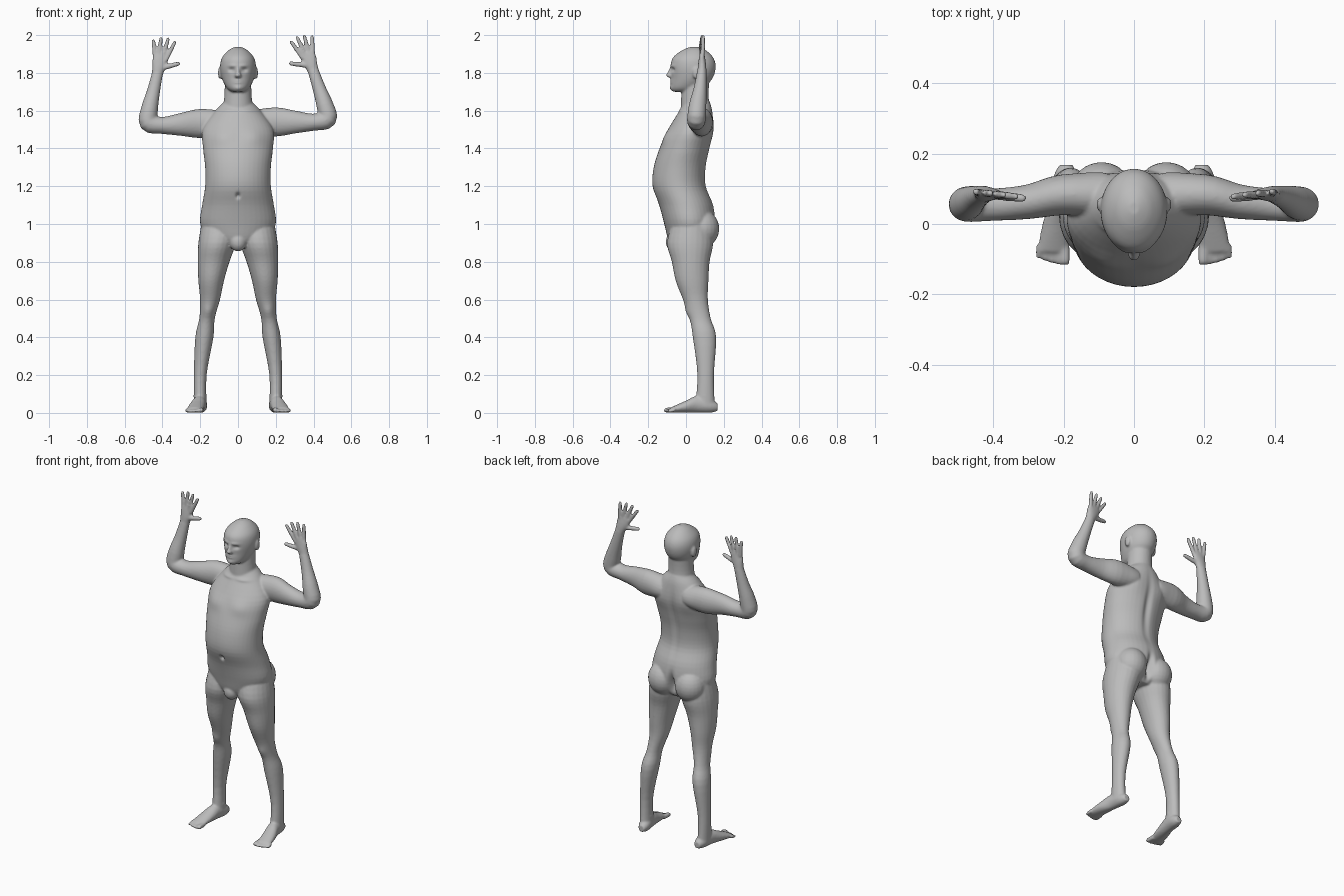
import bpy, bmesh, math
from mathutils import Vector, Matrix

cube = bpy.data.objects.get("Cube")
if cube:
    bpy.data.objects.remove(cube, do_unlink=True)

X, Y, Z = Vector((1, 0, 0)), Vector((0, 1, 0)), Vector((0, 0, 1))
bm = bmesh.new()


def spline(before, start, end, after, t):
    """Smooth curve between start and end, guided by both neighbours."""
    leave, arrive = (end - before) / 2, (after - start) / 2
    ease = t * t * (3 - 2 * t)
    return (start + (end - start) * ease + leave * t * (1 - t) ** 2
            - arrive * t * t * (1 - t))


def loft(rings, ref=X, axis=None, sides=24, steps=4):
    """Skin interpolated rings of (x, y, z, half width along ref, other half width)."""
    fine, last = [], len(rings) - 1
    for i in range(last):
        four = [rings[max(i - 1, 0)], rings[i], rings[i + 1], rings[min(i + 2, last)]]
        for k in range(steps):
            fine.append([spline(*column, k / steps) for column in zip(*four)])
    fine.append(rings[-1])
    loops = []
    for i, (x, y, z, wide, deep) in enumerate(fine):
        before, after = fine[max(i - 1, 0)], fine[min(i + 1, len(fine) - 1)]
        along = axis or (Vector(after[:3]) - Vector(before[:3])).normalized()
        u = (ref - along * ref.dot(along)).normalized()
        v = along.cross(u)
        angles = [math.tau * k / sides for k in range(sides)]
        loops.append([bm.verts.new(Vector((x, y, z)) + u * wide * math.cos(a) + v * deep * math.sin(a))
                      for a in angles])
    faces = [bm.faces.new(loops[0]), bm.faces.new(loops[-1])]
    for lower, upper in zip(loops, loops[1:]):
        for k in range(sides):
            n = (k + 1) % sides
            faces.append(bm.faces.new((lower[k], lower[n], upper[n], upper[k])))
    bmesh.ops.recalc_face_normals(bm, faces=faces)


def blob(center, size):
    placed = Matrix.Translation(center) @ Matrix.Diagonal((*size, 1))
    bmesh.ops.create_uvsphere(bm, u_segments=24, v_segments=14, radius=1, matrix=placed)


def stack(rows):
    """Upright loft from rows of (height, front, back, half width)."""
    loft([(0, (front + back) / 2, height, wide, (back - front) / 2)
          for height, front, back, wide in rows], axis=Z, sides=40)


def mirrored(rings, side):
    return [(side * x, *rest) for x, *rest in rings]


# Torso, neck, head, nose and groin
stack([(.885, -.07, .1, .07), (.92, -.095, .13, .15), (1, -.115, .155, .2), (1.1, -.142, .145, .19),
       (1.2, -.177, .107, .174), (1.3, -.171, .107, .174), (1.4, -.14, .127, .185),
       (1.5, -.095, .147, .187), (1.6, -.035, .14, .12), (1.65, -.01, .125, .07)])
stack([(1.57, -.03, .13, .085), (1.68, -.025, .12, .072), (1.78, -.02, .125, .07)])
stack([(1.7, -.068, .06, .035), (1.72, -.08, .09, .06), (1.77, -.078, .14, .085), (1.83, -.081, .157, .095),
       (1.88, -.07, .145, .085), (1.92, -.02, .105, .05), (1.938, .025, .065, .015)])
stack([(1.832, -.083, -.06, .008), (1.803, -.098, -.07, .011), (1.786, -.105, -.07, .018),
       (1.774, -.09, -.07, .012)])
blob((0, -.065, .905), (.045, .042, .05))

LEG = [(.09, .03, 1.02, .1, .1), (.11, .022, .9, .1, .122), (.129, .025, .8, .084, .1),
       (.142, .032, .7, .068, .087), (.148, .05, .6, .053, .066), (.164, .075, .5, .041, .056),
       (.178, .098, .4, .048, .062), (.2, .104, .2, .034, .044), (.2, .1, .03, .034, .053)]
FOOT = [(.193, .168, .03, .02, .02), (.196, .13, .038, .034, .037), (.205, .06, .046, .036, .045),
        (.218, 0, .033, .042, .032), (.232, -.08, .015, .044, .014)]
ARM = [(.08, .08, 1.535, .06, .065), (.2, .083, 1.532, .058, .077), (.3, .063, 1.527, .049, .061),
       (.4, .055, 1.522, .046, .045), (.473, .055, 1.537, .049, .05), (.468, .062, 1.61, .046, .045),
       (.448, .075, 1.7, .034, .035), (.426, .085, 1.8, .024, .029)]


def leg(side):
    loft(mirrored(LEG, side), axis=Z)
    loft(mirrored(FOOT, side), axis=Y)
    # Buttock and ankle bones
    blob((side * .092, .085, .975), (.092, .091, .1))
    blob((side * .2, .1, .09), (.036, .02, .02))
    # Toes, shrinking outward
    for i in range(5):
        thick = .0095 if i else .014
        x, tip = .196 + .0185 * i, -.116 + .0012 * i * i
        loft(mirrored([(x, -.06, .016, thick, thick), (x, tip + .015, thick + .001, thick, thick),
                       (x, tip, thick, thick, thick / 2)], side), axis=Y, sides=12)


def arm(side, lift, lean, tilt):
    elbow, forearm = ARM[4][2], ARM[-1][2] - ARM[4][2]
    path = [(side * (x - lean * max(z - elbow, 0) / forearm), y, z + lift * min(x / ARM[4][0], 1), a, b)
            for x, y, z, a, b in ARM]
    loft(path, ref=Y)
    wrist = Vector(path[-1][:3])
    along = Vector((-side * math.sin(tilt), 0, math.cos(tilt)))
    across = Vector((-side * math.cos(tilt), -.12, -math.sin(tilt)))

    def ring(u, w, deep, wide):
        return (*(wrist + across * u + along * w), deep, wide)

    def digit(base, tip, thick):
        points = [Vector(base).lerp(Vector(tip), t) for t in (-.1, .5, .9, 1)]
        loft([ring(*p, thick * k, thick * k) for p, k in zip(points, (1.1, 1.05, .9, .5))],
             ref=Y, sides=12)

    # Palm, thumb and a fan of fingers
    loft([ring(0, -.02, .023, .029), ring(0, .02, .022, .033), ring(0, .06, .017, .041),
          ring(0, .095, .011, .038)], ref=Y)
    digit((.02, .03), (.107, .074), .0125)
    for i in range(4):
        digit((-.031 + .021 * i, .083), (-.058 + .039 * i, .195 - .0075 * (i - 1.8) ** 2), .0108)


for side in (-1, 1):
    leg(side)
    # Ear
    blob((side * .095, .055, 1.8), (.011, .021, .033))
arm(-1, 0, 0, .2)
arm(1, .02, .03, .35)

# Fuse the parts into one skin
mesh = bpy.data.meshes.new("body")
bm.to_mesh(mesh)
bm.free()
body = bpy.data.objects.new("body", mesh)
bpy.context.scene.collection.objects.link(body)
fuse = body.modifiers.new("fuse", "REMESH")
fuse.mode, fuse.voxel_size = "VOXEL", .006
soften = body.modifiers.new("soften", "SMOOTH")
soften.factor, soften.iterations = .5, 5
bpy.context.view_layer.update()
skin = bpy.data.meshes.new_from_object(body.evaluated_get(bpy.context.evaluated_depsgraph_get()))
body.modifiers.clear()
body.data = skin


def press(x, y, z, wide, tall, depth):
    """Push the skin softly toward +y, on both sides of the body when x is not zero."""
    for v in skin.vertices:
        gap = Vector(((abs(v.co.x) - x) / wide, (v.co.y - y) / .05, (v.co.z - z) / tall))
        if gap.length < 2.5:
            v.co.y += depth * math.exp(-gap.length_squared)


# Seat cleft and spine
press(0, .17, .96, .018, .07, -.05)
press(0, .13, 1.36, .022, .17, -.014)
# Shoulder blades, chest, collarbones and navel
press(.1, .15, 1.5, .05, .07, .008)
press(.085, -.1, 1.46, .06, .045, -.01)
press(.06, -.03, 1.6, .05, .01, -.006)
press(0, -.165, 1.15, .01, .014, .018)
# Kneecaps
press(.16, .02, .54, .03, .035, -.009)
# Eye sockets, brows, lips, mouth line and chin
press(.034, -.07, 1.816, .017, .011, .012)
press(.03, -.08, 1.838, .025, .008, -.005)
press(0, -.08, 1.754, .024, .01, -.008)
press(0, -.08, 1.754, .022, .004, .005)
press(0, -.08, 1.719, .022, .014, -.006)
skin.shade_smooth()

# Plain grey finish
grey = bpy.data.materials.new("plain grey")
grey.use_nodes = True
grey.diffuse_color = (.5, .5, .5, 1)
grey.node_tree.nodes["Principled BSDF"].inputs["Base Color"].default_value = grey.diffuse_color
skin.materials.clear()
skin.materials.append(grey)
